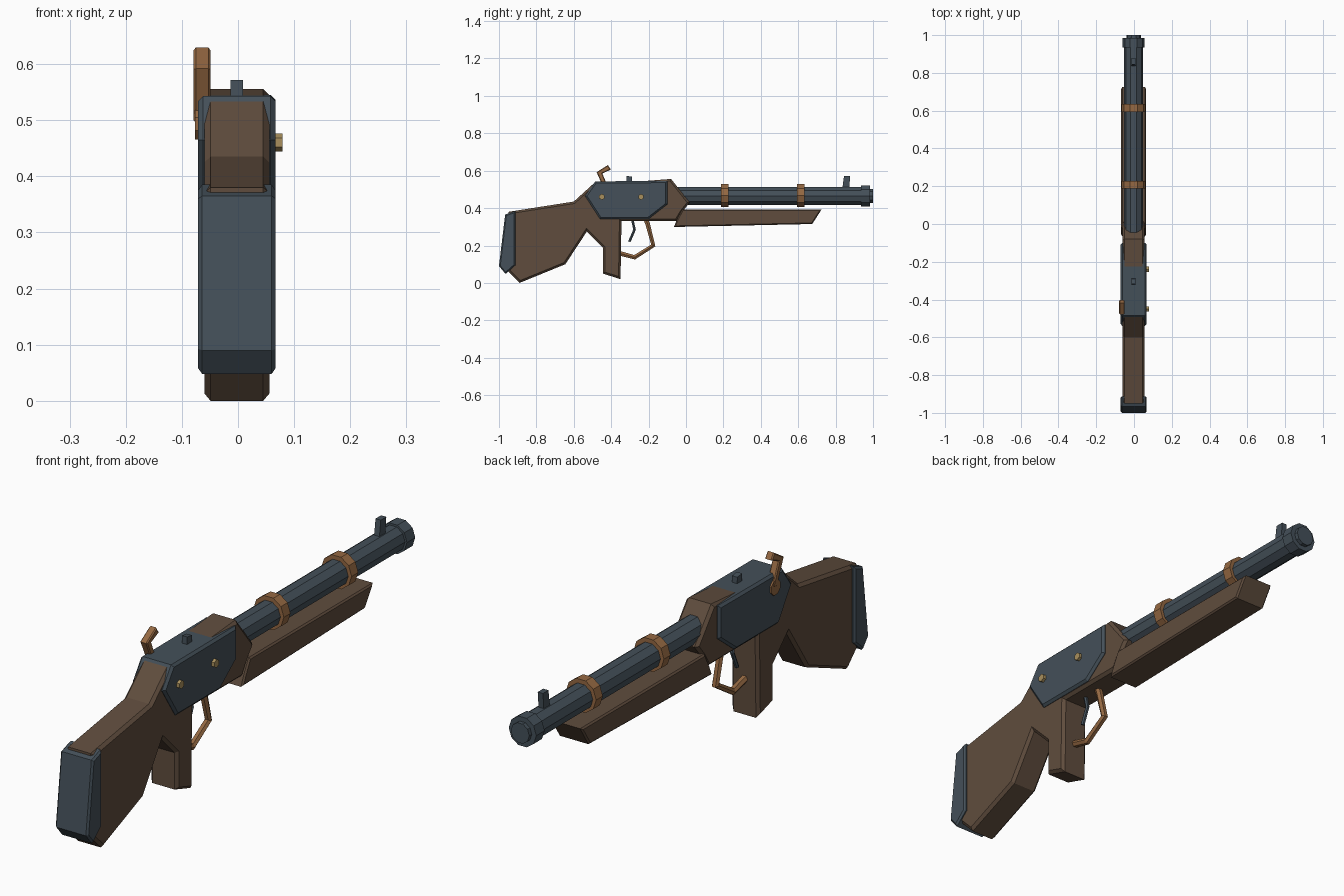
import bpy, bmesh, math
from mathutils import Matrix

if "Cube" in bpy.data.objects:
    bpy.data.objects.remove(bpy.data.objects["Cube"])

CX = -0.002      # centre plane of the body
BARREL_Z = 0.465


def material(name, rgb):
    m = bpy.data.materials.new(name)
    m.diffuse_color = (*rgb, 1)
    m.use_nodes = True
    m.node_tree.nodes["Principled BSDF"].inputs["Base Color"].default_value = m.diffuse_color
    return m


WOOD = material("wood", (0.115, 0.073, 0.047))
STEEL = material("steel", (0.058, 0.08, 0.1))
COPPER = material("copper", (0.30, 0.14, 0.055))
BRASS = material("brass", (0.40, 0.28, 0.11))


def finish(bm, name, mat):
    me = bpy.data.meshes.new(name)
    bmesh.ops.recalc_face_normals(bm, faces=bm.faces)
    bm.to_mesh(me)
    bm.free()
    me.materials.append(mat)
    ob = bpy.data.objects.new(name, me)
    bpy.context.collection.objects.link(ob)
    return ob


def slab(name, pts, half, mat, chamfer=0.01, cx=CX):
    """Side profile (y, z) extruded across x, with chamfered outer rims."""
    bm = bmesh.new()
    cap = bm.faces.new([bm.verts.new((cx - half, y, z)) for y, z in pts])
    out = bmesh.ops.extrude_face_region(bm, geom=[cap], use_keep_orig=True)
    new = [g for g in out["geom"] if isinstance(g, bmesh.types.BMVert)]
    bmesh.ops.translate(bm, verts=new, vec=(2 * half, 0, 0))
    bmesh.ops.recalc_face_normals(bm, faces=bm.faces)
    if chamfer:
        rims = [e for e in bm.edges if abs(e.verts[0].co.x - e.verts[1].co.x) < 1e-6]
        bmesh.ops.bevel(bm, geom=rims, offset=chamfer, segments=1, affect='EDGES')
    return finish(bm, name, mat)


def cylinder(name, a, b, r, mat, axis='Y', sides=10, other=(CX, BARREL_Z)):
    """Cylinder from a to b along x or y; 'other' holds the remaining two coordinates."""
    bm = bmesh.new()
    bmesh.ops.create_cone(bm, cap_ends=True, segments=sides, radius1=r, radius2=r, depth=b - a)
    bmesh.ops.rotate(bm, verts=bm.verts, matrix=Matrix.Rotation(math.pi / sides, 3, 'Z'))
    mid = (a + b) / 2
    if axis == 'Y':
        rot, loc = Matrix.Rotation(math.pi / 2, 3, 'X'), (other[0], mid, other[1])
    else:
        rot, loc = Matrix.Rotation(math.pi / 2, 3, 'Y'), (mid, other[0], other[1])
    bmesh.ops.rotate(bm, verts=bm.verts, matrix=rot)
    bmesh.ops.translate(bm, verts=bm.verts, vec=loc)
    return finish(bm, name, mat)


def rod(name, pts, r, mat, x=CX):
    """Bent faceted rod following a (y, z) path."""
    cu = bpy.data.curves.new(name, 'CURVE')
    cu.dimensions = '3D'
    cu.bevel_depth = r
    cu.bevel_resolution = 1
    cu.use_fill_caps = True
    sp = cu.splines.new('POLY')
    sp.points.add(len(pts) - 1)
    for p, (y, z) in zip(sp.points, pts):
        p.co = (x, y, z, 1)
    sp.use_smooth = False
    cu.materials.append(mat)
    ob = bpy.data.objects.new(name, cu)
    bpy.context.collection.objects.link(ob)
    return ob


# Wooden body: shoulder stock, grip and front block in one outline
slab("stock", [(-0.95, 0.38), (-0.60, 0.435), (-0.49, 0.535), (-0.28, 0.54),
               (-0.08, 0.556), (0.02, 0.43), (-0.02, 0.38), (-0.05, 0.33),
               (-0.345, 0.33), (-0.35, 0.02), (-0.445, 0.05), (-0.445, 0.19),
               (-0.53, 0.275), (-0.645, 0.10), (-0.89, 0.0), (-0.95, 0.06)],
     0.058, WOOD, 0.011)
slab("fore_stock", [(-0.02, 0.393), (0.725, 0.393), (0.675, 0.315), (-0.065, 0.299),
                    (-0.05, 0.335)], 0.066, WOOD, 0.006)
slab("butt_plate", [(-0.967, 0.365), (-0.912, 0.385), (-0.912, 0.095),
                    (-0.965, 0.048), (-1.0, 0.09)], 0.069, STEEL, 0.007)

# Metal receiver housing
slab("receiver", [(-0.54, 0.465), (-0.485, 0.543), (-0.10, 0.545), (-0.10, 0.42),
                  (-0.20, 0.342), (-0.46, 0.342)], 0.069, STEEL, 0.009)

# Barrel, muzzle and bands
cylinder("barrel", -0.06, 0.96, 0.05, STEEL)
cylinder("muzzle_ring", 0.935, 0.985, 0.058, STEEL)
cylinder("muzzle_tip", 0.97, 1.0, 0.039, STEEL)
for i, y in enumerate((0.207, 0.614)):
    cylinder(f"barrel_band_{i + 1}", y - 0.02, y + 0.02, 0.064, COPPER, other=(CX, 0.468))

# Sights
slab("front_sight", [(0.835, 0.50), (0.845, 0.572), (0.878, 0.572), (0.872, 0.50)], 0.011, STEEL, 0)
slab("rear_sight", [(-0.32, 0.53), (-0.318, 0.572), (-0.29, 0.568), (-0.288, 0.53)], 0.011, STEEL, 0)

# Side rivets
for i, y in enumerate((-0.45, -0.24)):
    cylinder(f"rivet_{i + 1}", 0.06, 0.079, 0.016, BRASS, 'X', 6, (y, 0.46))

# Cocking lever on the left side
cylinder("lever_pivot", -0.077, -0.06, 0.03, COPPER, 'X', 8, (-0.43, 0.493))
slab("cocking_lever", [(-0.435, 0.495), (-0.478, 0.592), (-0.418, 0.63), (-0.402, 0.606),
                       (-0.447, 0.585), (-0.412, 0.50)], 0.015, COPPER, 0.004, cx=-0.064)

# Trigger and its guard
rod("trigger", [(-0.29, 0.35), (-0.275, 0.285), (-0.303, 0.22)], 0.008, STEEL)
rod("trigger_guard", [(-0.215, 0.34), (-0.205, 0.315), (-0.175, 0.2), (-0.275, 0.137),
                      (-0.36, 0.16)], 0.014, COPPER)
